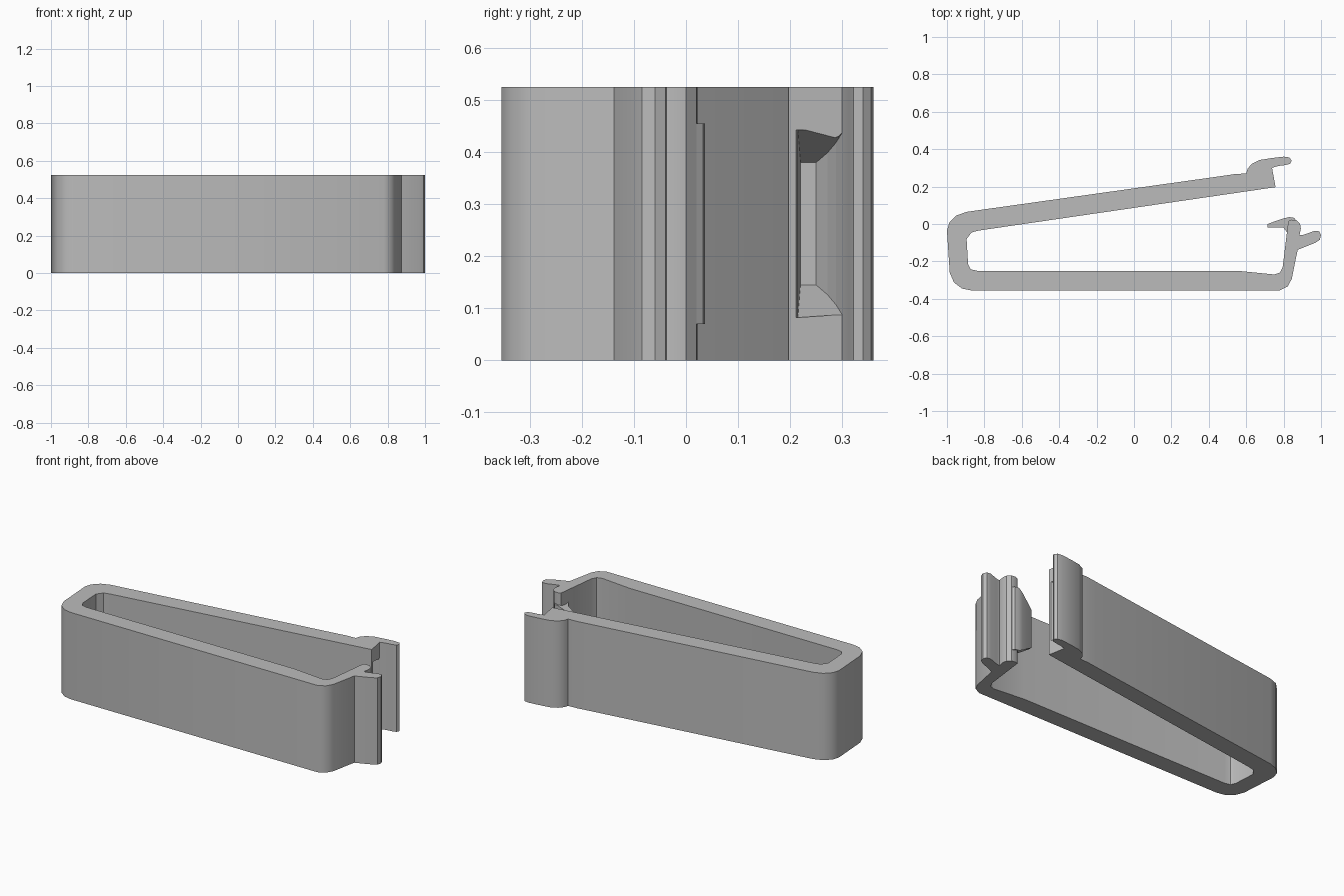
import bpy, bmesh, math

H = 0.525  # clip height

grey = bpy.data.materials.new("light grey plastic")
grey.diffuse_color = (0.5, 0.5, 0.5, 1)


def extrude(name, pts, inset=lambda x: 0.0):
    """Extrude an outline in z; inset(x) pulls both ends toward the middle."""
    bm = bmesh.new()
    low = [bm.verts.new((x, y, inset(x))) for x, y in pts]
    high = [bm.verts.new((x, y, H - inset(x))) for x, y in pts]
    n = len(pts)
    for i in range(n):
        j = (i + 1) % n
        bm.faces.new((low[i], low[j], high[j], high[i]))
    bm.faces.new(low[::-1])
    bm.faces.new(high)
    bmesh.ops.recalc_face_normals(bm, faces=bm.faces)
    mesh = bpy.data.meshes.new(name)
    bm.to_mesh(mesh)
    bm.free()
    mesh.materials.append(grey)
    obj = bpy.data.objects.new(name, mesh)
    bpy.context.collection.objects.link(obj)
    return obj


def smooth(obj):
    bpy.ops.object.select_all(action='DESELECT')
    obj.select_set(True)
    bpy.context.view_layer.objects.active = obj
    bpy.ops.object.shade_smooth_by_angle(angle=math.radians(35))


# Clip body: one continuous strip with upper lip, hinge end, latch wall and thumb tab
body = extrude("clip_body", [
    # upper arm, outside
    (-1, -0.035), (-0.987, 0.008), (-0.95, 0.045), (-0.895, 0.065),
    (0.48, 0.258), (0.54, 0.267), (0.60, 0.27),
    # catch lip
    (0.607, 0.295), (0.63, 0.322), (0.67, 0.342), (0.74, 0.353), (0.80, 0.36),
    (0.83, 0.356), (0.843, 0.34), (0.835, 0.322), (0.81, 0.315), (0.77, 0.31),
    (0.738, 0.30), (0.757, 0.197),
    # inside of the strip
    (-0.83, -0.035), (-0.868, -0.045), (-0.895, -0.08), (-0.887, -0.215),
    (-0.873, -0.242), (-0.84, -0.25), (0.55, -0.25), (0.75, -0.27),
    (0.78, -0.26), (0.795, -0.23),
    # latch wall
    (0.825, 0.015), (0.842, 0.023), (0.868, 0.02), (0.888, 0), (0.892, -0.025),
    (0.885, -0.06),
    # thumb tab
    (0.90, -0.06), (0.965, -0.037), (0.99, -0.039), (1.0, -0.06), (0.993, -0.085),
    (0.97, -0.10), (0.875, -0.138),
    # lower arm and hinge end, outside
    (0.843, -0.295), (0.822, -0.333), (0.78, -0.355),
    (-0.87, -0.355), (-0.92, -0.345), (-0.963, -0.312), (-0.985, -0.26),
])

# Latch barb with tapered ends, narrowest at its tip
barb = extrude("latch_barb", [
    (0.715, 0.0), (0.715, -0.018), (0.80, -0.02), (0.822, -0.05), (0.85, -0.05),
    (0.868, 0.018), (0.856, 0.033), (0.83, 0.037), (0.80, 0.03), (0.755, 0.015),
], lambda x: 0.145 - 0.075 * min(1, (x - 0.715) / 0.11))

# Tapered socket in the end of the upper arm that receives the barb
socket = extrude("socket_cutter", [
    (0.63, 0.22), (0.745, 0.215), (0.78, 0.20), (0.78, 0.30), (0.735, 0.30),
    (0.70, 0.288), (0.665, 0.272), (0.63, 0.25),
], lambda x: 0.145 - 0.065 * min(1, max(0, (x - 0.63) / 0.12)))
socket.hide_render = True
socket.hide_viewport = True
cut = body.modifiers.new("socket", 'BOOLEAN')
cut.operation = 'DIFFERENCE'
cut.solver = 'EXACT'
cut.object = socket

smooth(body)
smooth(barb)
